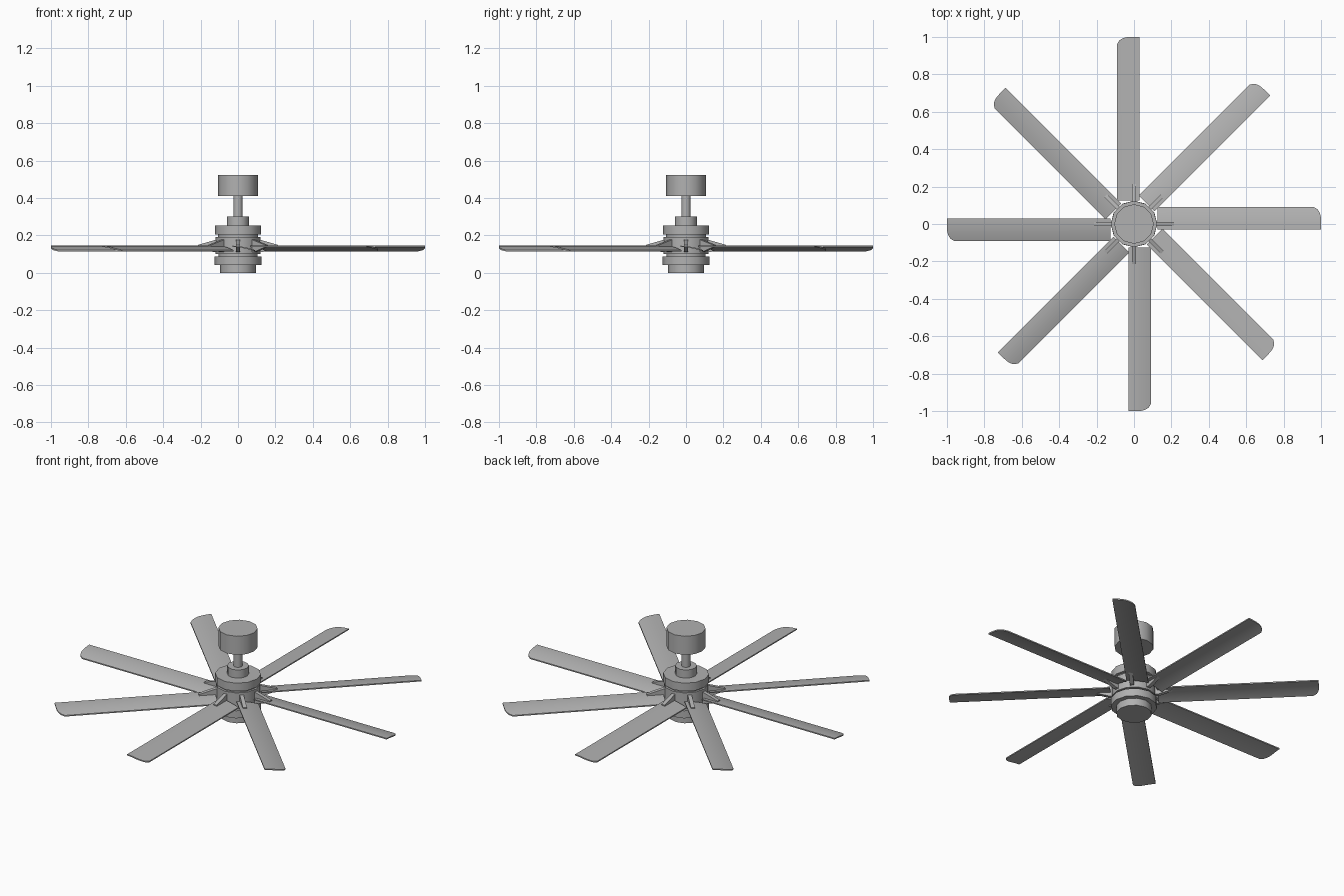
import bpy, bmesh, math
from mathutils import Matrix

if "Cube" in bpy.data.objects:
    bpy.data.objects.remove(bpy.data.objects["Cube"])

SIDES = 12
BLADES = 8


def material(name, c):
    m = bpy.data.materials.new(name)
    m.diffuse_color = (c[0], c[1], c[2], 1)
    m.use_nodes = True
    m.node_tree.nodes["Principled BSDF"].inputs["Base Color"].default_value = m.diffuse_color
    return m


grey = material("satin grey", (0.44, 0.44, 0.44))


def finish(name, bm, angle=35):
    bmesh.ops.recalc_face_normals(bm, faces=bm.faces)
    me = bpy.data.meshes.new(name)
    bm.to_mesh(me)
    bm.free()
    me.materials.append(grey)
    ob = bpy.data.objects.new(name, me)
    bpy.context.collection.objects.link(ob)
    bpy.ops.object.select_all(action='DESELECT')
    ob.select_set(True)
    bpy.context.view_layer.objects.active = ob
    bpy.ops.object.shade_smooth_by_angle(angle=math.radians(angle))
    return ob


def lathe(name, profile, sides=SIDES):
    """Closed solid of revolution from (radius, z) points, bottom to top."""
    bm = bmesh.new()
    rings = []
    for r, z in profile:
        rings.append([bm.verts.new((r * math.cos(2 * math.pi * i / sides),
                                    r * math.sin(2 * math.pi * i / sides), z))
                      for i in range(sides)])
    for a, b in zip(rings, rings[1:]):
        for i in range(sides):
            j = (i + 1) % sides
            bm.faces.new((a[i], a[j], b[j], b[i]))
    bm.faces.new(rings[0][::-1])
    bm.faces.new(rings[-1])
    return finish(name, bm)


# central parts, stacked from bottom cap to ceiling canopy
lathe("bottom_cap", [(0.096, 0.0), (0.096, 0.045)])
lathe("motor_housing", [(0.125, 0.043), (0.125, 0.088), (0.105, 0.088), (0.105, 0.1),
                        (0.12, 0.1), (0.12, 0.192), (0.108, 0.192), (0.108, 0.204),
                        (0.124, 0.204), (0.124, 0.252)])
lathe("rod_collar", [(0.059, 0.25), (0.059, 0.3)])
lathe("down_rod", [(0.025, 0.298), (0.025, 0.415)])
lathe("ceiling_canopy", [(0.106, 0.412), (0.106, 0.523)])


def blade(name, angle):
    """Pitched, slightly cambered blade with one rounded tip corner."""
    bm = bmesh.new()
    n, y0, y1, thick = 10, -0.03, 0.09, 0.007
    cols = []
    for i in range(n + 1):
        t = i / n
        y = y0 + (y1 - y0) * t
        z = 0.145 - 0.023 * t + 0.02 * t * (1 - t)
        u = max(0.0, (t - 0.45) / 0.55)
        tip = 1.0 - 0.045 * (1 - math.sqrt(max(0.0, 1 - 0.97 * u * u)))
        cols.append([bm.verts.new(p) for p in (
            (0.125, y, z), (tip, y, z), (tip, y, z - thick), (0.125, y, z - thick))])
    for a, b in zip(cols, cols[1:]):
        for k in range(4):
            m = (k + 1) % 4
            bm.faces.new((a[k], a[m], b[m], b[k]))
    bm.faces.new(cols[0])
    bm.faces.new(cols[-1][::-1])
    bm.transform(Matrix.Rotation(angle, 4, 'Z'))
    finish(name, bm)


def bracket(name, angle):
    """Tapered arm joining the housing to a blade."""
    bm = bmesh.new()
    side = [(0.1, 0.112), (0.135, 0.112), (0.215, 0.138), (0.215, 0.149), (0.1, 0.182)]
    a = [bm.verts.new((x, -0.011, z)) for x, z in side]
    b = [bm.verts.new((x, 0.011, z)) for x, z in side]
    bm.faces.new(a)
    bm.faces.new(b[::-1])
    for i in range(len(side)):
        j = (i + 1) % len(side)
        bm.faces.new((a[i], b[i], b[j], a[j]))
    bm.transform(Matrix.Rotation(angle, 4, 'Z'))
    finish(name, bm, 10)


# eight blades with their brackets
for k in range(BLADES):
    ang = 2 * math.pi * k / BLADES
    blade(f"blade_{k + 1}", ang)
    bracket(f"blade_bracket_{k + 1}", ang)
